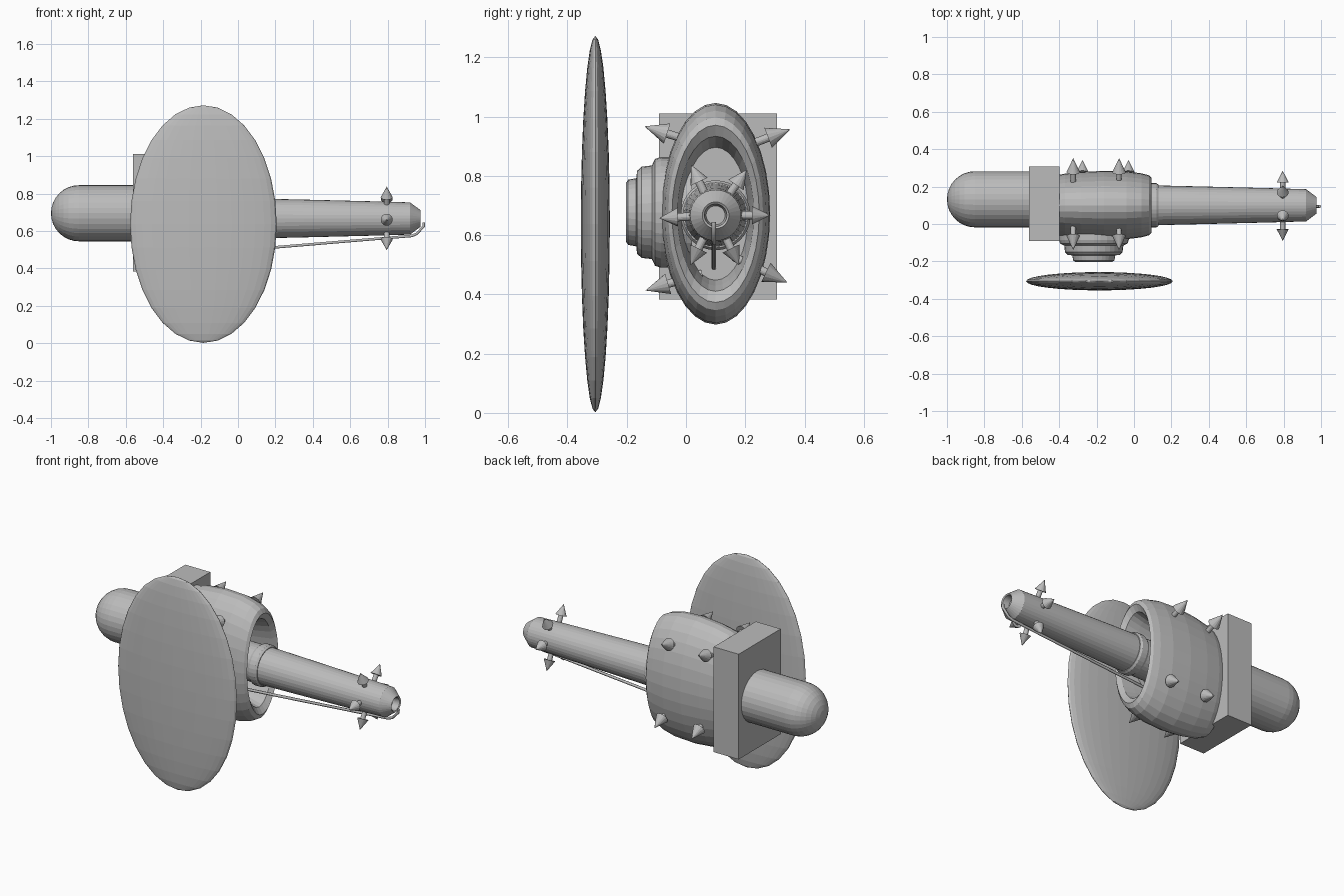
import bpy, bmesh, math
from mathutils import Vector, Matrix

if "Cube" in bpy.data.objects:
    bpy.data.objects.remove(bpy.data.objects["Cube"])

grey = bpy.data.materials.new("plain grey")
grey.diffuse_color = (0.5, 0.5, 0.5, 1)
grey.use_nodes = True
grey.node_tree.nodes["Principled BSDF"].inputs["Base Color"].default_value = grey.diffuse_color
CY, CZ = 0.10, 0.672   # main axis of housing and barrel


def finish(name, bm):
    bmesh.ops.recalc_face_normals(bm, faces=bm.faces)
    me = bpy.data.meshes.new(name)
    bm.to_mesh(me)
    bm.free()
    me.materials.append(grey)
    ob = bpy.data.objects.new(name, me)
    bpy.context.collection.objects.link(ob)
    return ob


def lathe(bm, profile, origin, axis, ry=1.0, rz=1.0, n=32):
    """Spin (distance, radius) points round an axis; zero radius closes an end."""
    rot = Vector((1, 0, 0)).rotation_difference(Vector(axis)).to_matrix()
    o, rings = Vector(origin), []
    for d, r in profile:
        angles = [0] if r == 0 else [2 * math.pi * i / n for i in range(n)]
        rings.append([bm.verts.new(o + rot @ Vector((d, r * ry * math.cos(a), r * rz * math.sin(a))))
                      for a in angles])
    for a, b in zip(rings, rings[1:]):
        for i in range(n):
            j = (i + 1) % n
            if len(a) == 1:
                bm.faces.new((a[0], b[i], b[j]))
            elif len(b) == 1:
                bm.faces.new((a[i], a[j], b[0]))
            else:
                bm.faces.new((a[i], a[j], b[j], b[i]))


def turned(name, profile, origin, axis, **kw):
    bm = bmesh.new()
    lathe(bm, profile, origin, axis, **kw)
    return finish(name, bm)


def spike(name, base, direction, shaft, head, radius):
    """Thin stem with a cone on its end."""
    d = Vector(direction).normalized()
    turned(name, [(0, 0), (0, 0.014), (shaft, 0.014), (shaft, radius), (shaft + head, 0)],
           base, d, n=16)


# large oval shield in front
bm = bmesh.new()
bmesh.ops.create_uvsphere(bm, u_segments=32, v_segments=16, radius=1,
                          matrix=Matrix.Translation((-0.185, -0.306, 0.637))
                          @ Matrix.Diagonal((0.392, 0.049, 0.635, 1)))
finish("oval_shield", bm)

# rounded rear cylinder
cap = [(-0.15 * math.cos(t), 0.15 * math.sin(t)) for t in [math.pi / 2 * i / 8 for i in range(9)]]
cap[0] = (-0.15, 0)
turned("rear_capsule", cap + [(0.10 * i, 0.15) for i in range(1, 5)] + [(0.40, 0)],
       (-0.85, 0.132, 0.695), (1, 0, 0))

# rectangular block
bm = bmesh.new()
bmesh.ops.create_cube(bm, size=1, matrix=Matrix.Translation((-0.48, 0.108, 0.697))
                      @ Matrix.Diagonal((0.165, 0.397, 0.628, 1)))
finish("mount_block", bm)

# hollow oval housing with rounded rim
turned("housing", [(-0.42, 0), (-0.42, 0.86), (-0.37, 0.92), (-0.28, 0.97), (-0.16, 1.0), (-0.04, 0.985),
                   (0.04, 0.93), (0.08, 0.87), (0.093, 0.80), (0.07, 0.70), (0.0, 0.65),
                   (-0.09, 0.60), (-0.09, 0)],
       (0, CY, CZ), (1, 0, 0), ry=0.184, rz=0.374)

# tapered barrel with hollow muzzle, and its collar
turned("barrel", [(-0.10, 0), (-0.10, 0.108), (0.13, 0.106), (0.35, 0.101), (0.55, 0.096), (0.75, 0.091),
                  (0.92, 0.086), (0.975, 0.045), (0.970, 0.038), (0.93, 0.032), (0.93, 0)],
       (0, CY, 0.667), (1, 0, 0))
turned("barrel_collar", [(0.07, 0), (0.07, 0.110), (0.085, 0.118), (0.12, 0.118), (0.132, 0.110), (0.132, 0)],
       (0, CY, 0.667), (1, 0, 0))

# stepped round cap on the front side of the housing
turned("stepped_cap", [(-0.02, 0), (-0.02, 0.185), (0.085, 0.187), (0.105, 0.180), (0.115, 0.158),
                       (0.15, 0.154), (0.165, 0.140), (0.168, 0.115), (0.195, 0.110), (0.202, 0.100),
                       (0.202, 0)],
       (-0.215, 0, 0.677), (0, -1, 0))

# six spikes round the muzzle
for i, deg in enumerate((0, 55, 115, 183, 244, 296)):
    a = math.radians(deg)
    d = Vector((0, math.cos(a), math.sin(a)))
    spike(f"muzzle_spike_{i + 1}", Vector((0.795, CY - 0.003, 0.667)) + d * 0.075, d, 0.05, 0.063, 0.032)

# four pairs of spikes on the housing: tip y, tip z, direction, x offset
for i, (y, z, dy, dz, dx) in enumerate(((-0.14, 0.967, -0.94, 0.30, 0), (0.352, 0.957, 0.93, 0.35, 0),
                                        (0.342, 0.440, 0.88, -0.42, 0.05), (-0.137, 0.413, -0.95, 0.28 * -1, 0))):
    d = Vector((0, dy, dz)).normalized()
    for j, x in enumerate((-0.325, -0.08)):
        spike(f"housing_spike_{i + 1}_{j + 1}", Vector((x + dx, y, z)) - d * 0.20, d, 0.12, 0.08, 0.036)

# bent rod under the barrel
cu = bpy.data.curves.new("rod", "CURVE")
cu.dimensions = "3D"
cu.bevel_depth, cu.bevel_resolution, cu.use_fill_caps = 0.008, 1, True
sp = cu.splines.new("POLY")
path = [(-0.095, 0.49), (0.2, 0.513), (0.93, 0.574), (0.955, 0.585), (0.993, 0.625), (0.993, 0.645)]
sp.points.add(len(path) - 1)
for p, (x, z) in zip(sp.points, path):
    p.co = (x, 0.094, z, 1)
cu.materials.append(grey)
bpy.context.collection.objects.link(bpy.data.objects.new("under_rod", cu))
